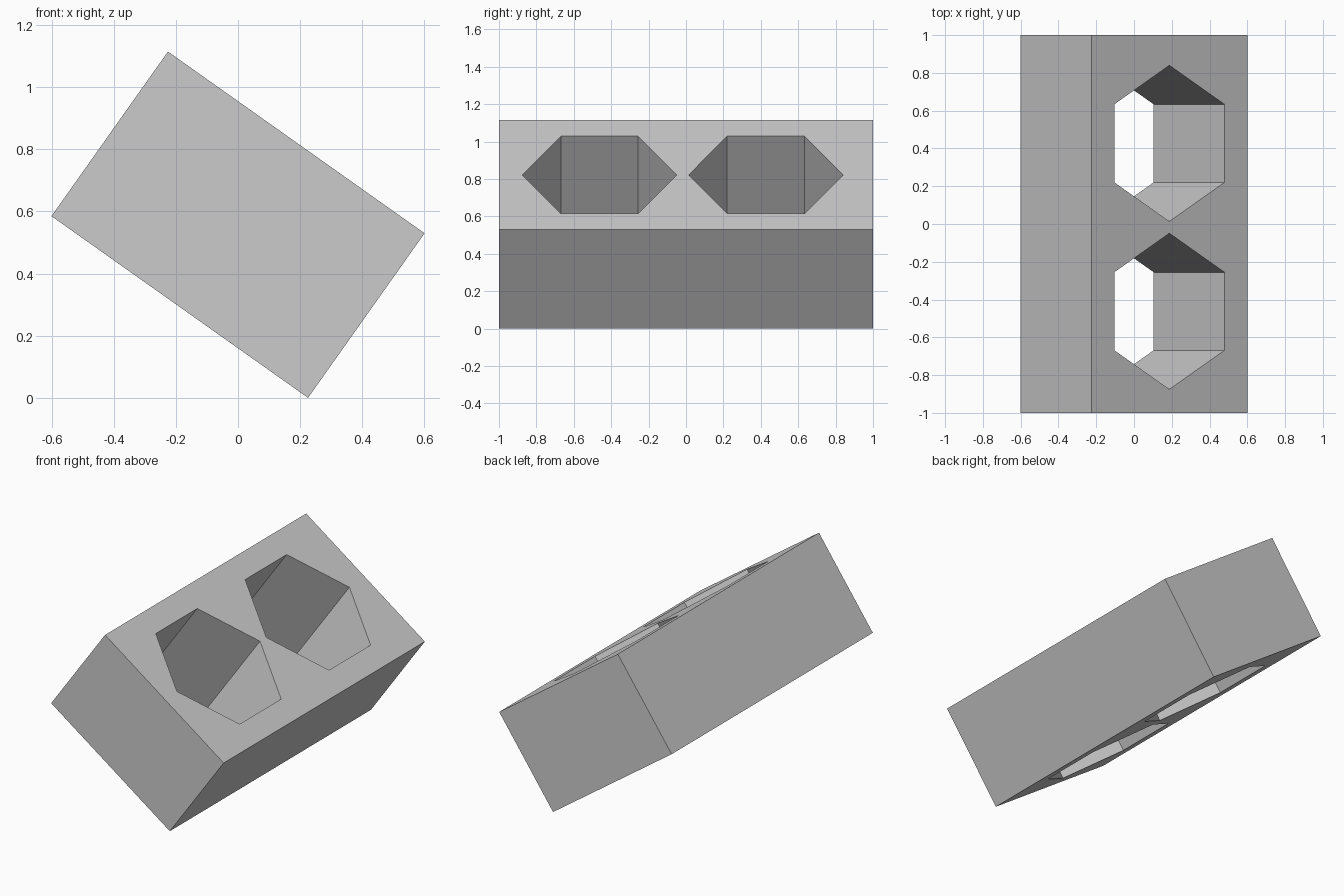
import bpy, bmesh, math
from mathutils import Matrix

LENGTH, DEPTH, THICK = 1.012, 2.0, 0.649
TILT = math.radians(35.3)
HOLE_RADIUS = 0.413
HOLE_CENTRES = (0.427, -0.462)

cube = bpy.data.objects.get("Cube")
if cube:
    bpy.data.objects.remove(cube, do_unlink=True)

# One plain grey for the whole block
grey = bpy.data.materials.new("light_grey")
grey.use_nodes = True
colour = (0.6, 0.6, 0.6, 1)
grey.diffuse_color = colour
grey.node_tree.nodes["Principled BSDF"].inputs["Base Color"].default_value = colour


def add_object(name, bm):
    mesh = bpy.data.meshes.new(name)
    bm.to_mesh(mesh)
    bm.free()
    mesh.materials.append(grey)
    obj = bpy.data.objects.new(name, mesh)
    bpy.context.collection.objects.link(obj)
    return obj


# Rectangular block, built flat
bm = bmesh.new()
bmesh.ops.create_cube(bm, size=1, matrix=Matrix.Diagonal((LENGTH, DEPTH, THICK, 1)))
block = add_object("tilted_block", bm)

# Two hexagonal prisms for the through holes, corners pointing along y
bm = bmesh.new()
for y in HOLE_CENTRES:
    bmesh.ops.create_cone(bm, cap_ends=True, segments=6, radius1=HOLE_RADIUS,
                          radius2=HOLE_RADIUS, depth=THICK * 2,
                          matrix=Matrix.Translation((0, y, 0)))
cutter = add_object("hole_cutter", bm)
cutter.hide_render = True

# Cut the holes and drop the helper
cut = block.modifiers.new("holes", 'BOOLEAN')
cut.operation = 'DIFFERENCE'
cut.solver = 'EXACT'
cut.object = cutter
bpy.context.view_layer.objects.active = block
bpy.ops.object.modifier_apply(modifier=cut.name)
bpy.data.objects.remove(cutter, do_unlink=True)

# Tip the block onto its lower right edge and rest it on the ground
block.data.transform(Matrix.Rotation(TILT, 4, 'Y'))
lowest = min(v.co.z for v in block.data.vertices)
block.data.transform(Matrix.Translation((0, 0, -lowest)))
